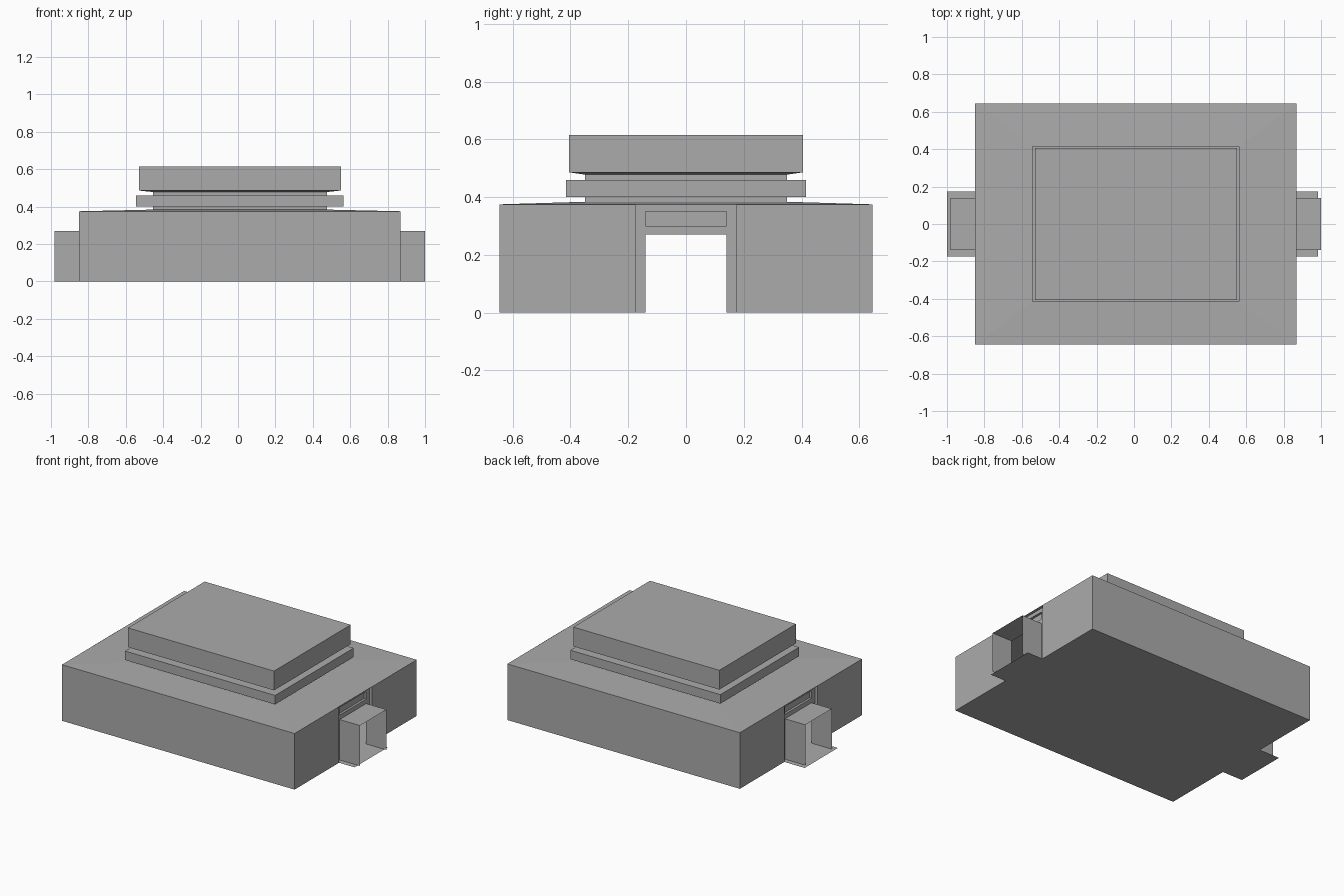
import bpy
import bmesh

cube = bpy.data.objects.get("Cube")
if cube:
    bpy.data.objects.remove(cube, do_unlink=True)

grey = bpy.data.materials.new("plain grey")
grey.use_nodes = True
grey.diffuse_color = (0.41, 0.41, 0.41, 1)
grey.node_tree.nodes["Principled BSDF"].inputs["Base Color"].default_value = grey.diffuse_color

# Main measures
CX = 0.01
HALF_X, HALF_Y, WALL_TOP = 0.86, 0.645, 0.375
DOOR_Y, DOOR_TOP = 0.14, 0.27
BAY_Y, BAY_DEPTH = 0.175, 0.02
PANEL_LOW, PANEL_TOP, PANEL_DEPTH = 0.30, 0.35, 0.015
PORCH_X = 0.99


def build(name, quads, x=CX):
    """Make one flat-shaded object from a list of polygons."""
    bm = bmesh.new()
    for quad in quads:
        bm.faces.new([bm.verts.new(p) for p in quad])
    bmesh.ops.remove_doubles(bm, verts=bm.verts, dist=0.0001)
    bmesh.ops.recalc_face_normals(bm, faces=bm.faces)
    mesh = bpy.data.meshes.new(name)
    bm.to_mesh(mesh)
    bm.free()
    mesh.materials.append(grey)
    obj = bpy.data.objects.new(name, mesh)
    obj.location.x = x
    bpy.context.collection.objects.link(obj)
    return obj


def ring(hx, hy, z):
    return [(-hx, -hy, z), (hx, -hy, z), (hx, hy, z), (-hx, hy, z)]


def loft(levels):
    """Skin rectangular rings given as half width, half depth and height."""
    rings = [ring(*level) for level in levels]
    return [(a[i], a[(i + 1) % 4], b[(i + 1) % 4], b[i])
            for a, b in zip(rings, rings[1:]) for i in range(4)]


def across(x, y0, y1, z0, z1):
    """Sheet facing along x."""
    return [(x, y0, z0), (x, y1, z0), (x, y1, z1), (x, y0, z1)]


def along(x0, x1, y, z0, z1):
    """Sheet facing along y."""
    return [(x0, y, z0), (x1, y, z0), (x1, y, z1), (x0, y, z1)]


def level(x0, x1, y0, y1, z):
    """Horizontal sheet."""
    return [(x0, y0, z), (x1, y0, z), (x1, y1, z), (x0, y1, z)]


# Roof, neck and upper storey
tower = [(HALF_X, HALF_Y, WALL_TOP), (0.465, 0.35, 0.384), (0.465, 0.35, 0.478),
         (0.54, 0.405, 0.486), (0.54, 0.405, 0.615)]
build("roof_and_upper_storey", loft(tower) + [ring(*tower[-1])])

# Projecting ledge around the neck
ledge = [(0.555, 0.415, 0.40), (0.555, 0.415, 0.46)]
build("ledge", loft(ledge) + [ring(*ledge[0]), ring(*ledge[1])])

# Long walls
for name, y in (("front_wall", -HALF_Y), ("back_wall", HALF_Y)):
    build(name, [along(-HALF_X, HALF_X, y, 0, WALL_TOP)])

# End walls with a recessed bay, doorway, sunk panel and open porch
for side, s in (("left", 1), ("right", -1)):
    outer = s * HALF_X
    bay = s * (HALF_X - BAY_DEPTH)
    sunk = bay - s * PANEL_DEPTH
    porch = s * PORCH_X
    wall, entry = [], []
    for d in (-1, 1):
        wall += [across(outer, d * BAY_Y, d * HALF_Y, 0, WALL_TOP),
                 along(bay, outer, d * BAY_Y, 0, WALL_TOP),
                 across(bay, d * DOOR_Y, d * BAY_Y, 0, WALL_TOP),
                 along(sunk, bay, d * DOOR_Y, PANEL_LOW, PANEL_TOP)]
        entry.append(along(bay, porch, d * DOOR_Y, 0, DOOR_TOP))
    wall += [across(bay, -DOOR_Y, DOOR_Y, DOOR_TOP, PANEL_LOW),
             across(bay, -DOOR_Y, DOOR_Y, PANEL_TOP, WALL_TOP),
             across(sunk, -DOOR_Y, DOOR_Y, PANEL_LOW, PANEL_TOP),
             level(sunk, bay, -DOOR_Y, DOOR_Y, PANEL_LOW),
             level(sunk, bay, -DOOR_Y, DOOR_Y, PANEL_TOP)]
    entry.append(level(bay, porch, -DOOR_Y, DOOR_Y, DOOR_TOP))
    build(side + "_end_wall", wall)
    build(side + "_porch", entry)

# Floor with a doorstep at each end
floor = [level(-HALF_X, HALF_X, -HALF_Y, HALF_Y, 0),
         level(HALF_X, 0.975, -BAY_Y, BAY_Y, 0),
         level(-1.01, -HALF_X, -BAY_Y, BAY_Y, 0)]
build("floor", floor)
